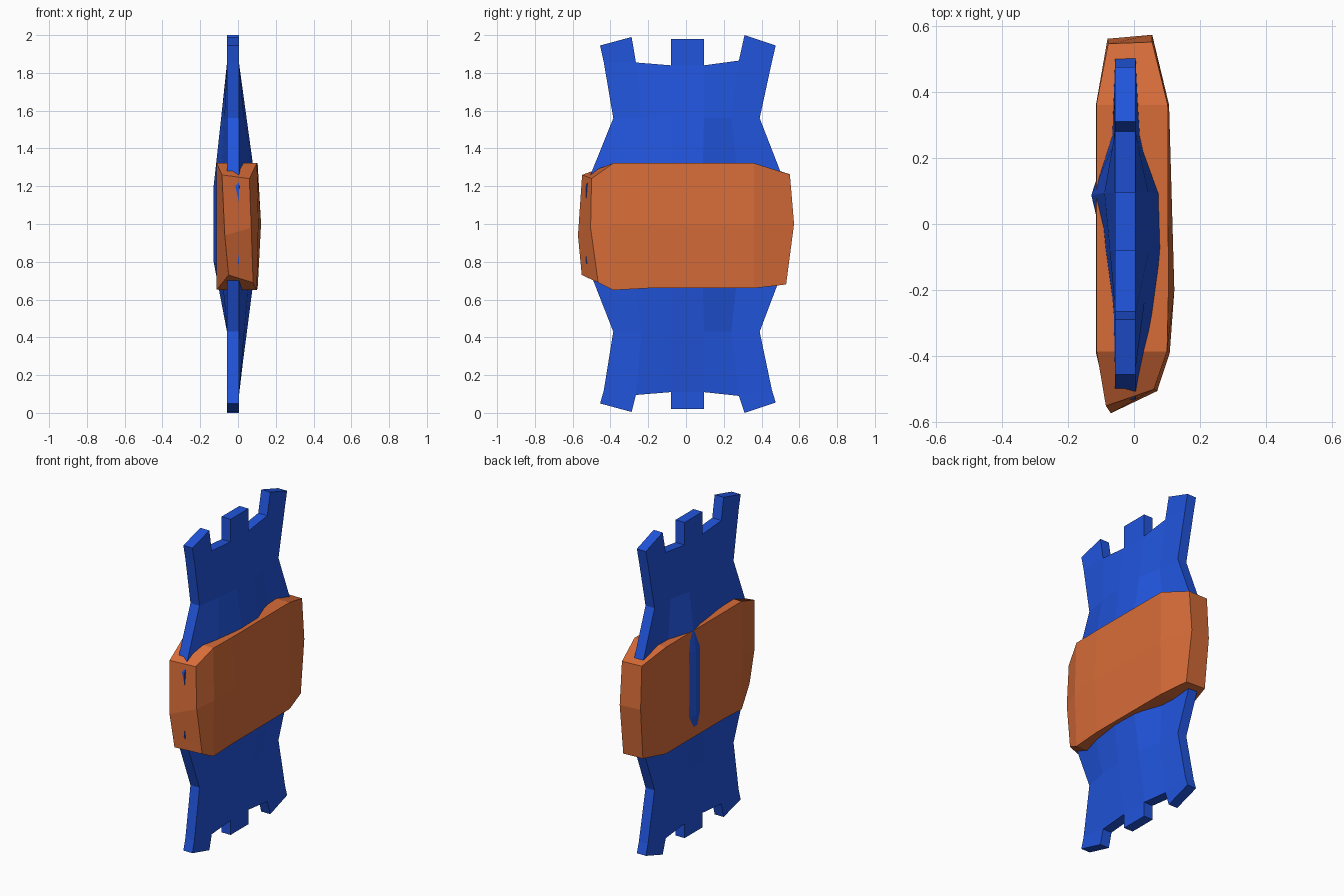
import bpy, bmesh

if "Cube" in bpy.data.objects:
    bpy.data.objects.remove(bpy.data.objects["Cube"])


def material(name, rgb):
    m = bpy.data.materials.new(name)
    m.diffuse_color = (*rgb, 1)
    m.use_nodes = True
    m.node_tree.nodes["Principled BSDF"].inputs["Base Color"].default_value = m.diffuse_color
    return m


def shell(name, front, back, mat, skip=()):
    """Closed flat-faced solid between two matching point grids."""
    bm = bmesh.new()
    f = [[bm.verts.new(p) for p in row] for row in front]
    b = [[bm.verts.new(p) for p in row] for row in back]
    border = set()
    for i in range(len(f) - 1):
        for j in range(len(f[0]) - 1):
            if (i, j) in skip:
                continue
            c = [(i, j), (i, j + 1), (i + 1, j + 1), (i + 1, j)]
            bm.faces.new([f[r][k] for r, k in c])
            bm.faces.new([b[r][k] for r, k in reversed(c)])
            for e in zip(c, c[1:] + c[:1]):
                if e[::-1] in border:
                    border.remove(e[::-1])
                else:
                    border.add(e)
    # Side walls along the open outline
    for (r, k), (s, l) in border:
        bm.faces.new([f[s][l], f[r][k], b[r][k], b[s][l]])
    bmesh.ops.delete(bm, geom=[v for v in bm.verts if not v.link_faces], context='VERTS')
    bmesh.ops.recalc_face_normals(bm, faces=bm.faces)
    me = bpy.data.meshes.new(name)
    bm.to_mesh(me)
    bm.free()
    me.materials.append(mat)
    ob = bpy.data.objects.new(name, me)
    bpy.context.collection.objects.link(ob)
    return ob


blue = material("blue", (0.015, 0.09, 0.72))
orange = material("orange", (0.68, 0.15, 0.04))

# Wrapper: y columns for tab tips, notches, waist and belly
tip = [-.455, -.288, -.08, .095, .31, .475]
notch = [-.435, -.265, -.08, .095, .28, .455]
waist = [-.385, -.235, -.08, .095, .24, .39]
belly = [-.53, -.29, -.07, .087, .28, .53]
# (y columns, z columns, bulge toward +x, bulge toward -x)
rows = [
    (tip, [1.945, 1.99, 1.98, 1.98, 2.0, 1.945], 0, 0),
    (notch, [1.855, 1.855, 1.84, 1.84, 1.865, 1.86], 0, 0),
    (waist, [1.56] * 6, .45, .45),
    (belly, [1.2] * 6, 1, 1),
    (belly, [.8] * 6, 1, 1),
    (waist, [.43] * 6, .47, .02),
    (notch, [.12, .095, .11, .11, .09, .12], 0, 0),
    (tip, [.05, .005, .02, .02, 0, .055], 0, 0),
]
plus = [0, .06, .09, .085, .015, 0]
minus = [0, .005, .035, .072, .01, 0]
shell("wrapper",
      [[(.005 + a * p, y, z) for y, z, p in zip(ys, zs, plus)] for ys, zs, a, _ in rows],
      [[(-.057 - c * m, y, z) for y, z, m in zip(ys, zs, minus)] for ys, zs, _, c in rows],
      blue, skip={(0, 1), (0, 3), (6, 1), (6, 3)})

# Band: chunky belt around the middle, with bevelled ends
band_front = [
    [(.06, -.5, 1.24), (.1, -.385, 1.322), (.104, -.2, 1.322), (.102, .36, 1.322), (.055, .55, 1.262)],
    [(.07, -.505, .98), (.108, -.39, 1), (.122, -.2, 1), (.106, .36, 1), (.055, .572, 1)],
    [(.08, -.465, .69), (.1, -.385, .65), (.104, -.2, .66), (.102, .36, .66), (.06, .53, .68)],
]
band_back = [
    [(-.085, -.55, 1.26), (-.113, -.385, 1.322), (-.114, -.2, 1.322), (-.114, .36, 1.322), (-.078, .545, 1.265)],
    [(-.07, -.572, .94), (-.115, -.39, 1), (-.115, -.2, 1), (-.115, .36, 1), (-.08, .56, 1)],
    [(-.05, -.552, .73), (-.113, -.385, .652), (-.114, -.2, .66), (-.114, .36, .66), (-.075, .53, .685)],
]
shell("band", band_front, band_back, orange)
